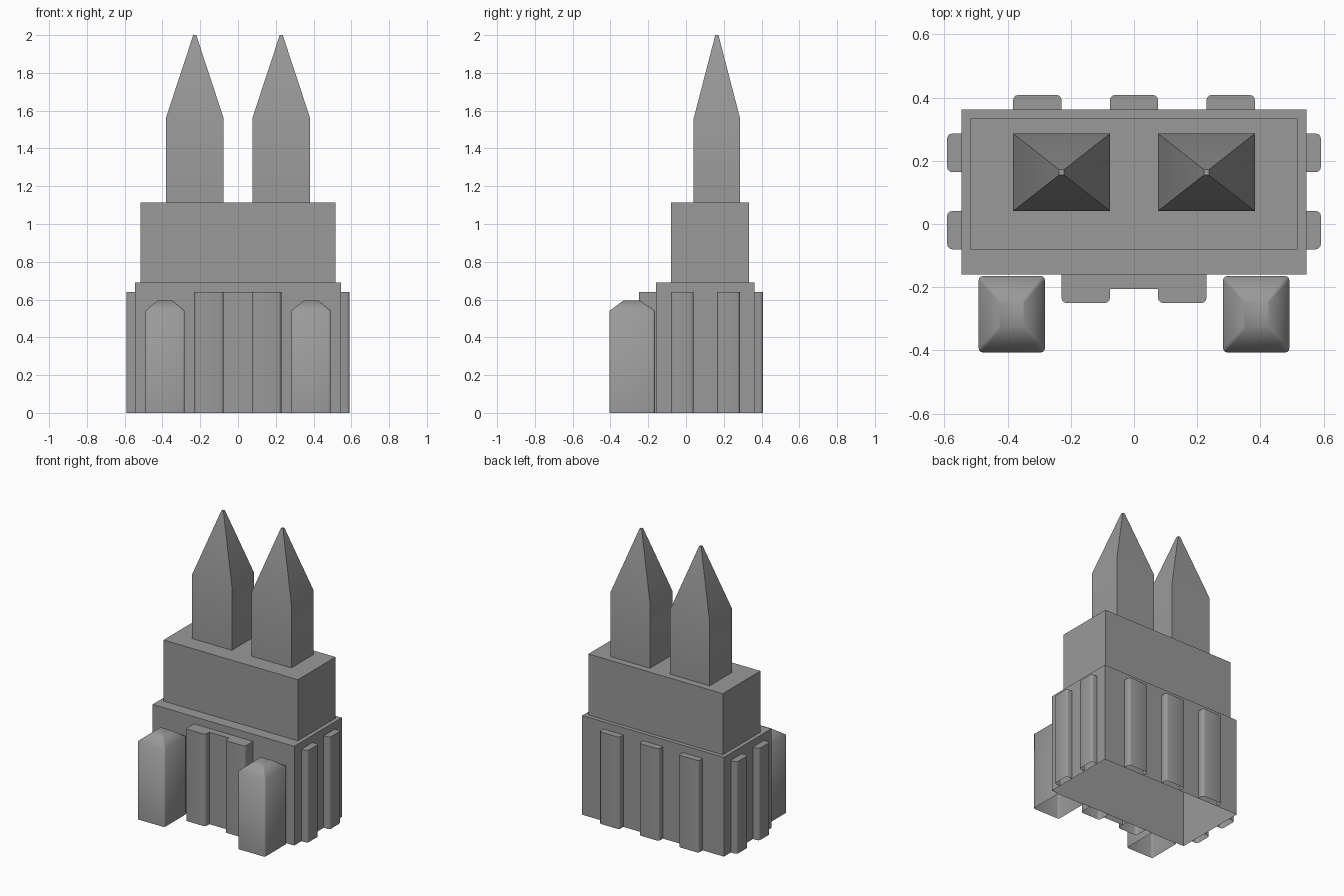
import bpy, bmesh, math

cube = bpy.data.objects.get("Cube")
if cube:
    bpy.data.objects.remove(cube, do_unlink=True)

stone = bpy.data.materials.new("grey_stone")
stone.use_nodes = True
GREY = (0.32, 0.32, 0.32, 1)
stone.diffuse_color = GREY
stone.node_tree.nodes["Principled BSDF"].inputs["Base Color"].default_value = GREY


def block(name, x, y, z, tip=None, wall=None, radius=0.0):
    """Open-bottomed block over x, y, z ranges.
    tip: (x range, y range, z) of a tapered cap.
    wall: outward direction of a pilaster; the face against the wall is left out.
    radius: rounding of the free vertical edges."""
    bm = bmesh.new()
    bmesh.ops.create_cube(bm, size=1)
    for v in bm.verts:
        for i, r in enumerate((x, y, z)):
            v.co[i] = r[0] if v.co[i] < 0 else r[1]
    bm.normal_update()
    gone = [f for f in bm.faces if f.normal.z < -0.9
            or (wall and f.normal.x * wall[0] + f.normal.y * wall[1] < -0.9)]
    bmesh.ops.delete(bm, geom=gone, context='FACES')

    # round the vertical corners
    if radius:
        edges = [e for e in bm.edges if len(e.link_faces) == 2
                 and abs(e.verts[0].co.z - e.verts[1].co.z) > 0.1]
        bmesh.ops.bevel(bm, geom=edges, offset=radius, segments=3,
                        profile=0.5, affect='EDGES')

    # raise the top face into a tapered cap
    if tip:
        bm.normal_update()
        top = [f for f in bm.faces if f.normal.z > 0.9]
        new = bmesh.ops.extrude_face_region(bm, geom=top)["geom"]
        bmesh.ops.delete(bm, geom=[f for f in top if f.is_valid], context='FACES_ONLY')
        for v in (g for g in new if isinstance(g, bmesh.types.BMVert)):
            for i, r in enumerate((x, y)):
                t = (v.co[i] - r[0]) / (r[1] - r[0])
                v.co[i] = tip[i][0] + t * (tip[i][1] - tip[i][0])
            v.co.z = tip[2]

    mesh = bpy.data.meshes.new(name)
    bm.to_mesh(mesh)
    bm.free()
    mesh.materials.append(stone)
    obj = bpy.data.objects.new(name, mesh)
    bpy.context.collection.objects.link(obj)
    bpy.ops.object.select_all(action='DESELECT')
    obj.select_set(True)
    bpy.context.view_layer.objects.active = obj
    bpy.ops.object.shade_smooth_by_angle(angle=math.radians(60))
    return obj


def span(side, a, b):
    """Range a..b on the left (+1), or mirrored to the right (-1)."""
    return (a, b) if side > 0 else (-b, -a)


# Stacked main volumes
block("lower_hall", (-0.545, 0.545), (-0.16, 0.362), (0, 0.69))
block("upper_hall", (-0.517, 0.517), (-0.08, 0.334), (0.69, 1.115))

# Wall pilasters and the recessed panel of the entrance
PIL = (0, 0.64)
block("back_pilaster_middle", (-0.076, 0.076), (0.362, 0.408), PIL, wall=(0, 1), radius=0.016)
block("entrance_panel", (-0.078, 0.078), (-0.206, -0.16), PIL, wall=(0, -1))

for side, label in ((1, "left"), (-1, "right")):
    block("back_pilaster_" + label, span(side, 0.229, 0.382), (0.362, 0.408), PIL,
          wall=(0, 1), radius=0.016)
    block("front_pilaster_" + label, span(side, 0.076, 0.229), (-0.25, -0.16), PIL,
          wall=(0, -1), radius=0.016)
    for pos, y in (("rear", (0.164, 0.286)), ("fore", (-0.08, 0.041))):
        block(f"side_pilaster_{pos}_{label}", span(side, 0.545, 0.591), y, PIL,
              wall=(side, 0), radius=0.016)

    # Free-standing gate pillars with sloped caps
    block("gate_pillar_" + label, span(side, 0.282, 0.491), (-0.406, -0.165), (0, 0.54),
          tip=(span(side, 0.348, 0.426), (-0.33, -0.243), 0.595), radius=0.012)

    # Towers with spires
    block("tower_" + label, span(side, 0.076, 0.382), (0.041, 0.286), (1.115, 1.56),
          tip=(span(side, 0.221, 0.237), (0.155, 0.172), 2.0))
